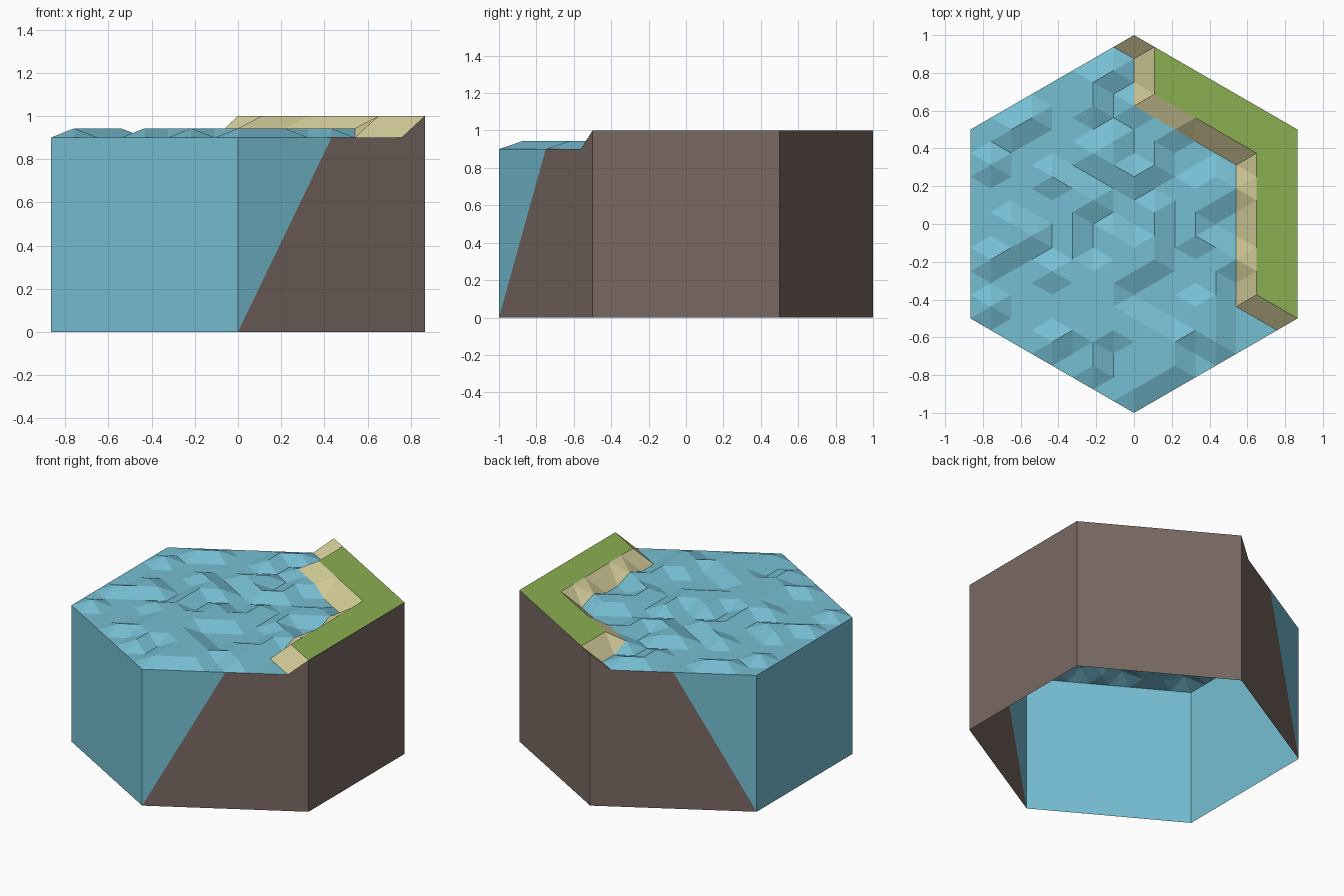
import bpy, bmesh, math, random

if "Cube" in bpy.data.objects:
    bpy.data.objects.remove(bpy.data.objects["Cube"])

random.seed(7)
N = 8                          # grid steps per hexagon side
SX = math.sqrt(3) / 2 / N      # grid column spacing
SY = 1 / N                     # grid row spacing
LOW, CREST, TOP = 0.90, 0.943, 1.0


def material(name, rgb):
    m = bpy.data.materials.new(name)
    lin = [(c / 255 / 12.92) if c / 255 <= 0.04045 else ((c / 255 + 0.055) / 1.055) ** 2.4 for c in rgb]
    m.diffuse_color = (*lin, 1)
    m.use_nodes = True
    m.node_tree.nodes["Principled BSDF"].inputs["Base Color"].default_value = m.diffuse_color
    return m


WATER = material("water blue", (118, 191, 212))
SAND = material("beach sand", (212, 204, 154))
GRASS = material("grass green", (138, 175, 80))
EARTH = material("earth brown", (121, 105, 98))


def finish(bm, name, mats):
    me = bpy.data.meshes.new(name)
    bm.to_mesh(me)
    bm.free()
    for m in mats:
        me.materials.append(m)
    ob = bpy.data.objects.new(name, me)
    bpy.context.collection.objects.link(ob)


def is_land(i, y):
    return (i >= 6 and y >= -i / 16 - 1e-6) or (i >= 1 and y + i / 16 >= 0.75 - 1e-6) or (i == 0 and y > 0.99)


# Top surface: triangular grid, waves on the water, raised land on the right
bm = bmesh.new()
grid, land = {}, {}
for i in range(-N, N + 1):
    for k in range(2 * N - abs(i) + 1):
        j2 = 2 * k - (2 * N - abs(i))          # y in half rows
        y = j2 * SY / 2
        rim = abs(i) == N or abs(j2) == 2 * N - abs(i)
        if is_land(i, y):
            z = TOP
        elif rim:
            z = LOW
        else:
            z = random.choice((LOW, CREST))
        grid[i, j2] = bm.verts.new((i * SX, y, z))
        land[i, j2] = is_land(i, y)
for (i, j) in list(grid):
    for tri in (((i, j), (i + 1, j + 1), (i, j + 2)), ((i, j), (i, j + 2), (i - 1, j + 1))):
        if all(p in grid for p in tri):
            f = bm.faces.new([grid[p] for p in tri])
            n = sum(land[p] for p in tri)
            f.material_index = 0 if n == 0 else 2 if n == 3 else 1
finish(bm, "tile_top", [WATER, SAND, GRASS])

# Side walls (the tile is open underneath)
corners = [(math.sqrt(3) / 2 * sx, y) for sx, y in ((0, -1), (1, -.5), (1, .5), (0, 1), (-1, .5), (-1, -.5))]


def wall(bm, a, b, profile):
    """Face on the wall from a to b; profile = (fraction along, height)."""
    f = bm.faces.new([bm.verts.new((a[0] + (b[0] - a[0]) * t, a[1] + (b[1] - a[1]) * t, z)) for t, z in profile])
    return f


water, earth = bmesh.new(), bmesh.new()
c = corners
for a, b in ((c[4], c[5]), (c[5], c[0])):
    wall(water, a, b, ((0, 0), (1, 0), (1, LOW), (0, LOW)))
for a, b in ((c[1], c[2]), (c[2], c[3])):
    wall(earth, a, b, ((0, 0), (1, 0), (1, TOP), (0, TOP)))
# Two mixed walls, split by a slanted shore line
for a, b, flip in ((c[0], c[1], False), (c[4], c[3], True)):
    for bm, prof in ((water, ((0, 0), (.5, LOW), (0, LOW))),
                     (earth, ((0, 0), (1, 0), (1, TOP), (7 / 8, LOW), (.5, LOW)))):
        wall(bm, a, b, prof[::-1] if flip else prof)
for bm, name, mat in ((water, "water_walls", WATER), (earth, "earth_walls", EARTH)):
    bmesh.ops.remove_doubles(bm, verts=bm.verts, dist=1e-4)
    finish(bm, name, [mat])
